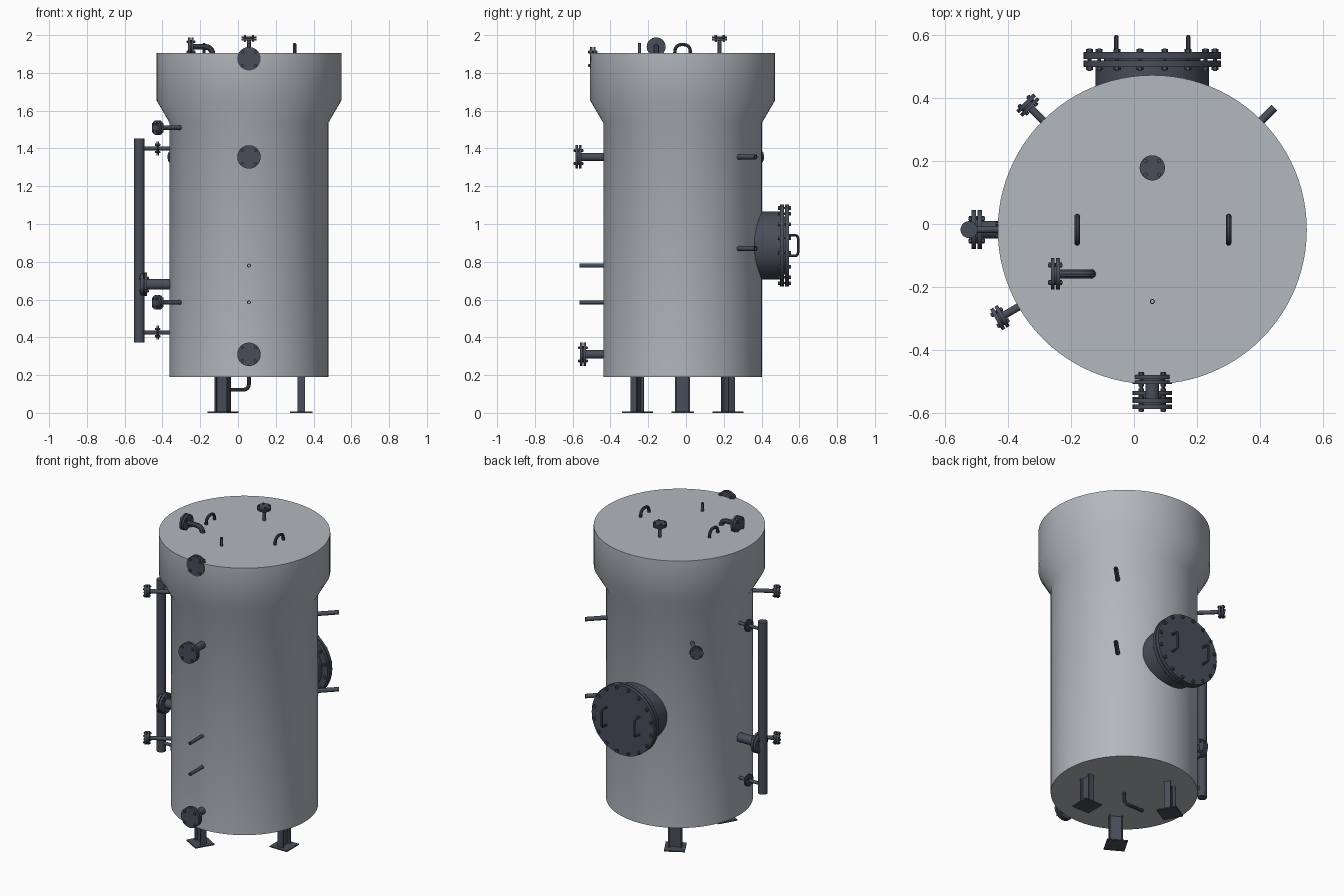
import bpy, bmesh, math
from mathutils import Vector

if "Cube" in bpy.data.objects:
    bpy.data.objects.remove(bpy.data.objects["Cube"])

CX, CY = 0.058, -0.018          # vessel axis
R = 0.42                        # shell radius


def material(name, rgb):
    m = bpy.data.materials.new(name)
    m.diffuse_color = (*rgb, 1)
    m.use_nodes = True
    m.node_tree.nodes["Principled BSDF"].inputs["Base Color"].default_value = m.diffuse_color
    return m


SHELL = material("shell_grey", (0.45, 0.48, 0.52))
DARK = material("dark_steel", (0.065, 0.075, 0.1))


def finish(ob, mat):
    ob.data.materials.append(mat)
    bpy.ops.object.select_all(action='DESELECT')
    ob.select_set(True)
    bpy.context.view_layer.objects.active = ob
    if ob.type == 'CURVE':
        bpy.ops.object.convert(target='MESH')
        ob = bpy.context.object
    bpy.ops.object.shade_smooth_by_angle(angle=math.radians(35))


def make(name, bm, mat=DARK):
    bmesh.ops.recalc_face_normals(bm, faces=bm.faces)
    me = bpy.data.meshes.new(name)
    bm.to_mesh(me)
    bm.free()
    ob = bpy.data.objects.new(name, me)
    bpy.context.collection.objects.link(ob)
    finish(ob, mat)


def frame(axis):
    w = Vector(axis).normalized()
    u = w.cross(Vector((0, 0, 1)) if abs(w.z) < 0.9 else Vector((1, 0, 0))).normalized()
    return u, w.cross(u), w


def lathe(bm, origin, axis, profile, n=24, closed=False):
    """Turn (radius, distance) points about an axis."""
    u, v, w = frame(axis)
    o = Vector(origin)
    rings = []
    for r, h in profile:
        steps = n if r > 0 else 1
        rings.append([bm.verts.new(o + w * h + (u * math.cos(a) + v * math.sin(a)) * r)
                      for a in (2 * math.pi * i / n for i in range(steps))])
    for a, b in zip(rings, rings[1:] + (rings[:1] if closed else [])):
        for i in range(n):
            j = (i + 1) % n
            q = [a[i % len(a)], a[j % len(a)], b[j % len(b)], b[i % len(b)]]
            bm.faces.new(list(dict.fromkeys(q)))


def rod(bm, origin, axis, r, h0, h1, n=24):
    lathe(bm, origin, axis, [(0, h0), (r, h0), (r, h1), (0, h1)], n)


def flange_pair(bm, o, axis, r, tip, t, gap, bolts, br, n=40):
    """Two bolted discs, the outer face at distance tip."""
    rod(bm, o, axis, r, tip - t, tip, n)
    rod(bm, o, axis, r * 0.7, tip - t - gap, tip - t, n)
    rod(bm, o, axis, r, tip - 2 * t - gap, tip - t - gap, n)
    u, v, _ = frame(axis)
    back = tip - 2 * t - gap
    for i in range(bolts):
        a = 2 * math.pi * (i + 0.5) / bolts
        p = Vector(o) + (u * math.cos(a) + v * math.sin(a)) * (r - br * 1.4)
        rod(bm, p, axis, br * 0.55, back - br * 1.1, tip + br * 1.1, 8)
        rod(bm, p, axis, br, tip, tip + br * 0.9, 6)
        rod(bm, p, axis, br, back - br * 0.9, back, 6)


def nozzle(name, o, axis, pipe_r, start, tip, r, t=0.014, gap=0.005, bolts=4, br=0.009):
    bm = bmesh.new()
    rod(bm, o, axis, pipe_r, start, tip - t)
    flange_pair(bm, o, axis, r, tip, t, gap, bolts, br)
    make(name, bm)


def stub(name, o, axis, r, start, end):
    bm = bmesh.new()
    lathe(bm, o, axis, [(r, start), (r, end), (r * 0.6, end), (r * 0.6, start)], 20, True)
    make(name, bm)


def bent_pipe(name, pts, r, fillet):
    """Round rod through points with rounded corners."""
    pts = [Vector(p) for p in pts]
    path = [pts[0]]
    for a, b, c in zip(pts, pts[1:], pts[2:]):
        p, q = b + (a - b).normalized() * fillet, b + (c - b).normalized() * fillet
        for i in range(9):
            s = i / 8
            path.append(p * (1 - s) ** 2 + b * 2 * s * (1 - s) + q * s * s)
    path.append(pts[-1])
    cu = bpy.data.curves.new(name, 'CURVE')
    cu.dimensions = '3D'
    cu.bevel_depth, cu.bevel_resolution, cu.use_fill_caps = r, 3, True
    sp = cu.splines.new('POLY')
    sp.points.add(len(path) - 1)
    for k, p in zip(sp.points, path):
        k.co = (*p, 1)
    ob = bpy.data.objects.new(name, cu)
    bpy.context.collection.objects.link(ob)
    finish(ob, DARK)


def polar(deg):
    return (math.cos(math.radians(deg)), math.sin(math.radians(deg)), 0)


# Vessel shell with flared top
bm = bmesh.new()
lathe(bm, (CX, CY, 0), (0, 0, 1),
      [(0, 0.19), (R, 0.19), (R, 1.535), (0.49, 1.655), (0.49, 1.905), (0, 1.905)], 96)
make("vessel_shell", bm, SHELL)

# Three legs: beam section with square foot plates
for k in range(3):
    a = math.radians(120 * k)
    rad, tan = Vector((math.cos(a), math.sin(a), 0)), Vector((-math.sin(a), math.cos(a), 0))
    c = Vector((CX, CY, 0)) + rad * 0.277
    bm = bmesh.new()

    def block(r0, r1, t0, t1, z0, z1):
        v = [bm.verts.new(c + rad * x + tan * y + Vector((0, 0, z)))
             for z in (z0, z1) for x, y in ((r0, t0), (r1, t0), (r1, t1), (r0, t1))]
        for f in ((0, 1, 2, 3), (4, 5, 6, 7), (0, 1, 5, 4), (1, 2, 6, 5), (2, 3, 7, 6), (3, 0, 4, 7)):
            bm.faces.new([v[i] for i in f])

    block(-0.06, 0.06, -0.06, 0.06, 0, 0.007)
    block(-0.004, 0.004, -0.036, 0.036, 0.007, 0.19)
    for s in (-1, 1):
        block(-0.019, 0.019, s * 0.036 - 0.004, s * 0.036 + 0.004, 0.007, 0.19)
    make(f"leg_{k + 1}", bm)

# Manhole with bolted cover and two grab handles
MZ = 0.886
bm = bmesh.new()
rod(bm, (CX, 0, MZ), (0, 1, 0), 0.18, 0.33, 0.5, 64)
flange_pair(bm, (CX, 0, MZ), (0, 1, 0), 0.218, 0.545, 0.021, 0.005, 16, 0.011, 64)
make("manhole", bm)
for i, dx in enumerate((-0.114, 0.114)):
    x = CX + dx
    bent_pipe(f"manhole_handle_{i + 1}", [(x, 0.54, MZ - 0.055), (x, 0.593, MZ - 0.055),
              (x, 0.593, MZ + 0.055), (x, 0.54, MZ + 0.055)], 0.007, 0.018)

# Front nozzles and sampling stubs
nozzle("front_nozzle_low", (CX, 0, 0.31), (0, -1, 0), 0.022, 0.41, 0.562, 0.062)
nozzle("front_nozzle_mid", (CX, 0, 1.355), (0, -1, 0), 0.022, 0.41, 0.586, 0.062)
nozzle("front_nozzle_top", (CX, 0, 1.875), (0, -1, 0), 0.022, 0.45, 0.508, 0.062, t=0.012)
for i, z in enumerate((0.585, 0.78)):
    stub(f"front_stub_{i + 1}", (CX, 0, z), (0, -1, 0), 0.01, 0.42, 0.563)

# Angled small nozzles and rear stubs
for i, (deg, z) in enumerate(((210, 0.585), (210, 1.51), (135, 1.355))):
    nozzle(f"small_nozzle_{i + 1}", (CX, CY, z), polar(deg), 0.012, 0.4, 0.572, 0.038,
           t=0.012, gap=0.004, br=0.007)
for i, z in enumerate((0.87, 1.355)):
    stub(f"rear_stub_{i + 1}", (CX, CY, z), polar(45), 0.013, 0.41, 0.547)

# Side nozzle and level gauge
nozzle("side_nozzle", (0, CY, 0.68), (-1, 0, 0), 0.028, 0.34, 0.515, 0.062)
bm = bmesh.new()
rod(bm, (-0.523, CY, 0), (0, 0, 1), 0.027, 0.372, 1.453, 32)
for z in (0.425, 1.4):
    rod(bm, (0, CY, z), (-1, 0, 0), 0.01, 0.34, 0.51)
    flange_pair(bm, (0, CY, z), (-1, 0, 0), 0.037, 0.432, 0.005, 0.004, 4, 0.007)
make("level_gauge", bm)

# Roof fittings: lifting lugs, vent, elbow outlet, stub
for i, x in enumerate((-0.18, 0.30)):
    bent_pipe(f"lifting_lug_{i + 1}", [(x, CY - 0.041, 1.895), (x, CY - 0.041, 1.95),
              (x, CY + 0.041, 1.95), (x, CY + 0.041, 1.895)], 0.009, 0.04)
nozzle("roof_vent", (CX, 0.178, 0), (0, 0, 1), 0.01, 1.89, 1.993, 0.04,
       t=0.009, gap=0.003, br=0.007)
stub("roof_stub", (CX, -0.246, 0), (0, 0, 1), 0.008, 1.89, 1.957)
EY, EZ = -0.158, 1.938
bent_pipe("roof_elbow", [(-0.135, EY, 1.885), (-0.135, EY, EZ), (-0.25, EY, EZ)], 0.015, 0.045)
bm = bmesh.new()
flange_pair(bm, (0, EY, EZ), (-1, 0, 0), 0.05, 0.264, 0.012, 0.005, 4, 0.008)
make("roof_elbow_flange", bm)

# Bottom drain
bent_pipe("bottom_drain", [(CX, CY, 0.2), (CX, CY, 0.122), (-0.08, CY, 0.122)], 0.01, 0.035)
